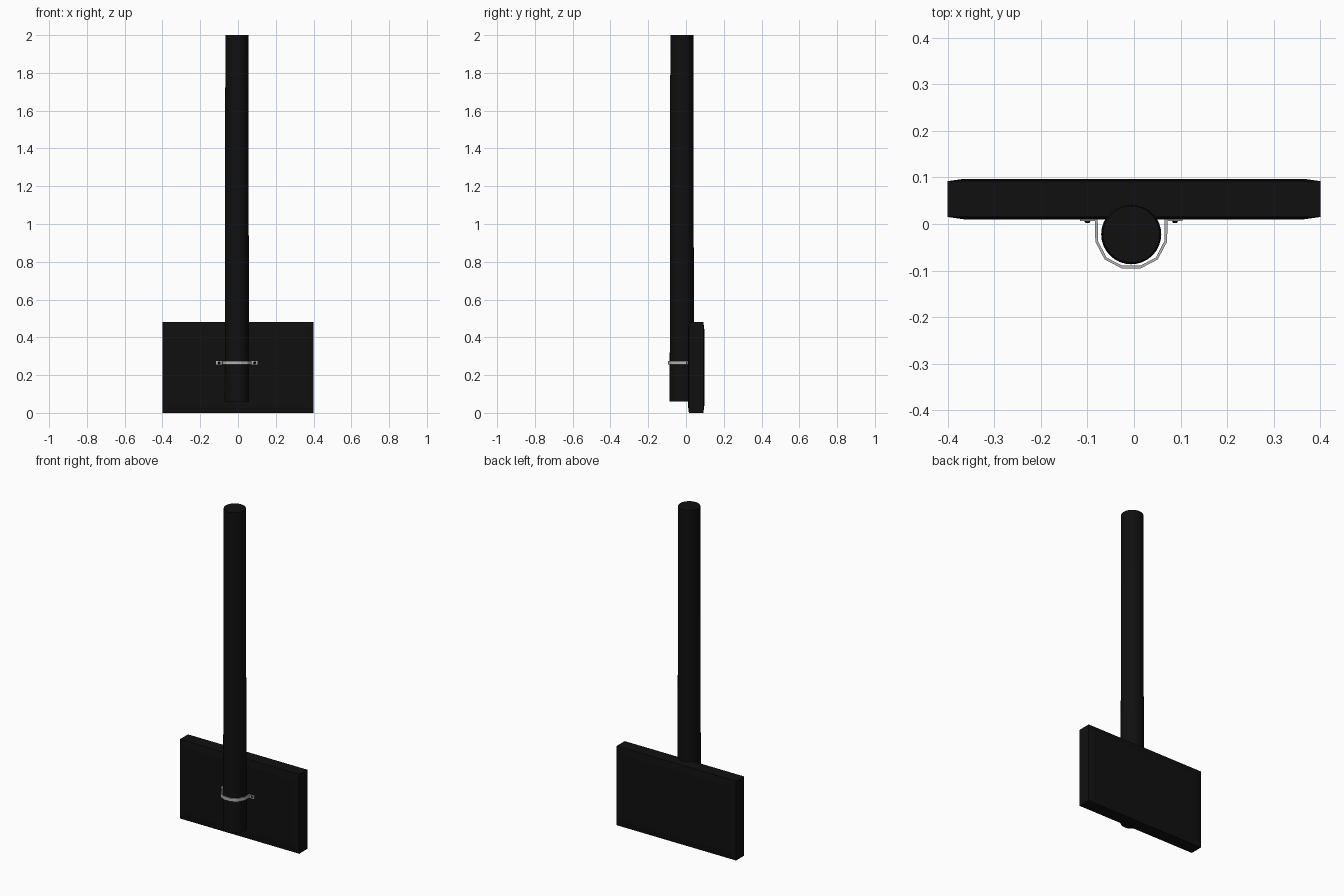
import bpy, bmesh, math
from mathutils import Matrix

if "Cube" in bpy.data.objects:
    bpy.data.objects.remove(bpy.data.objects["Cube"])


def material(name, v):
    m = bpy.data.materials.new(name)
    m.diffuse_color = (v, v, v, 1)
    m.use_nodes = True
    m.node_tree.nodes["Principled BSDF"].inputs["Base Color"].default_value = m.diffuse_color
    return m


dark = material("dark", 0.005)
steel = material("steel", 0.45)


def finish(name, bm, mat):
    bmesh.ops.recalc_face_normals(bm, faces=bm.faces)
    me = bpy.data.meshes.new(name)
    bm.to_mesh(me)
    bm.free()
    me.materials.append(mat)
    ob = bpy.data.objects.new(name, me)
    bpy.context.collection.objects.link(ob)
    return ob


CX, CY, Z = -0.006, -0.022, 0.265   # pole axis and strap height

# rectangular slab whose two large faces slope up to a raised panel
bm = bmesh.new()
loops = []
for hx, hz, y in ((0.365, 0.20, 0.01), (0.40, 0.24, 0.015),
                  (0.40, 0.24, 0.092), (0.365, 0.20, 0.097)):
    loops.append([bm.verts.new((sx * hx, y, 0.24 + sz * hz))
                  for sx, sz in ((-1, -1), (1, -1), (1, 1), (-1, 1))])
for a, b in zip(loops, loops[1:]):
    for i in range(4):
        j = (i + 1) % 4
        bm.faces.new((a[i], a[j], b[j], b[i]))
bm.faces.new(loops[0])
bm.faces.new(loops[-1])
finish("slab_head", bm, dark)

# slightly tapered round pole
bm = bmesh.new()
bmesh.ops.create_cone(bm, cap_ends=True, segments=32, radius1=0.0645,
                      radius2=0.061, depth=1.94,
                      matrix=Matrix.Translation((CX, CY, 1.03)))
pole = finish("pole", bm, dark)
for p in pole.data.polygons:
    p.use_smooth = len(p.vertices) == 4

# bent strap around the pole, with a flat tab at each end
half = [(0.110, 0.006), (0.078, 0.006), (0.077, -0.038), (0.057, -0.076), (0.021, -0.095)]
outer = [(-x, y) for x, y in half] + [(x, y) for x, y in reversed(half)]
half_in = [(0.110, 0.011), (0.072, 0.011), (0.071, -0.037), (0.053, -0.072), (0.020, -0.089)]
inner = [(-x, y) for x, y in half_in] + [(x, y) for x, y in reversed(half_in)]
bm = bmesh.new()
rings = []
for o, i in zip(outer, inner):
    rings.append([bm.verts.new((CX + p[0], p[1], Z + dz))
                  for p, dz in ((o, -0.01), (o, 0.01), (i, 0.01), (i, -0.01))])
for a, b in zip(rings, rings[1:]):
    for k in range(4):
        n = (k + 1) % 4
        bm.faces.new((a[k], a[n], b[n], b[k]))
bm.faces.new(rings[0])
bm.faces.new(rings[-1])
finish("strap", bm, steel)

# screw heads on the tabs
for side, s in (("left", -1), ("right", 1)):
    bm = bmesh.new()
    bmesh.ops.create_cone(bm, cap_ends=True, segments=10, radius1=0.007,
                          radius2=0.004, depth=0.004,
                          matrix=Matrix.Translation((CX + s * 0.094, 0.004, Z))
                          @ Matrix.Rotation(math.pi / 2, 4, 'X'))
    finish("screw_" + side, bm, dark)
